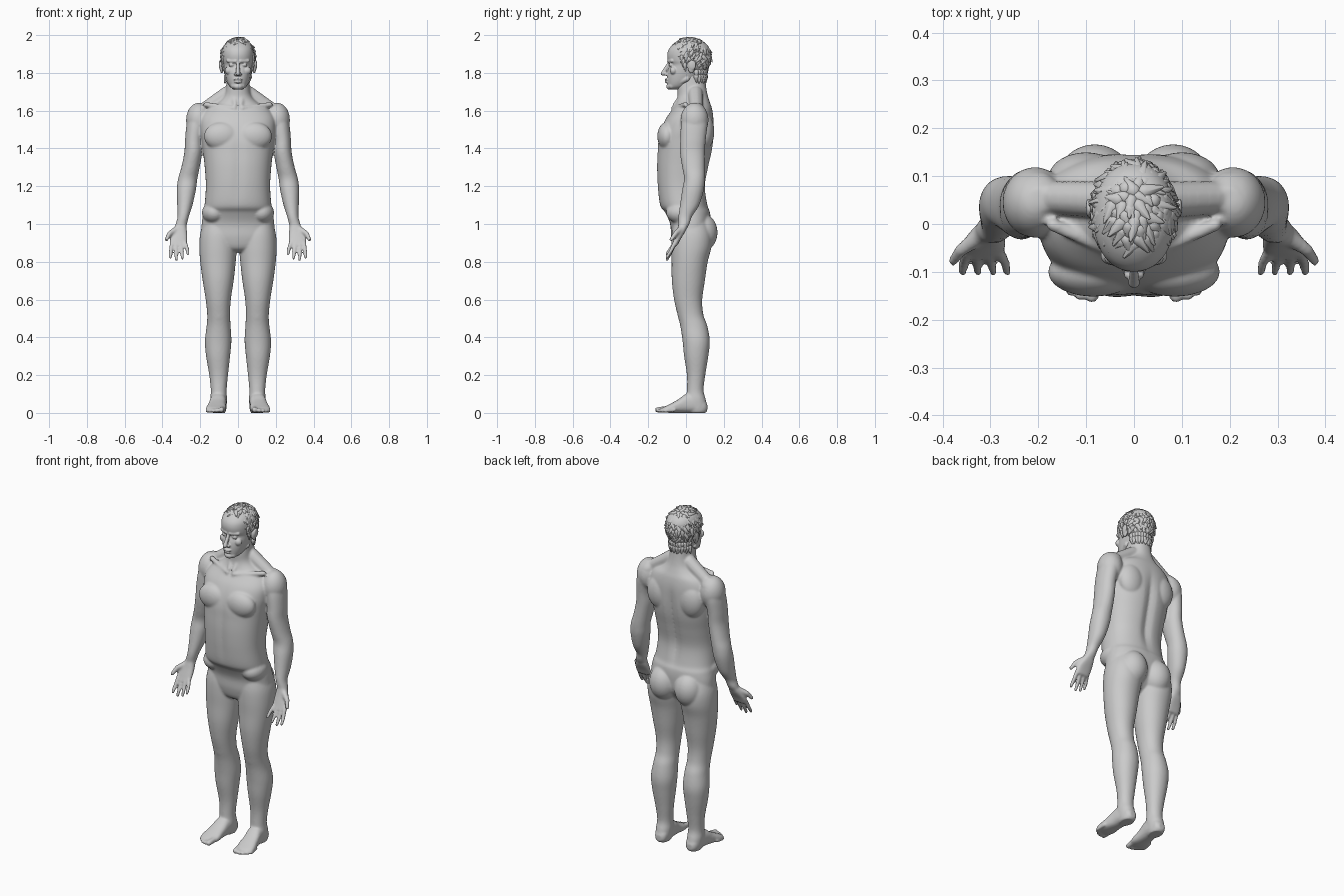
import bpy, bmesh, math, random
from mathutils import Vector, Matrix

random.seed(4)


def resample(rows, n=5):
    """Catmull-Rom interpolation between section rows."""
    out = []
    for i in range(len(rows) - 1):
        a, b, c, d = (rows[max(i - 1, 0)], rows[i], rows[i + 1], rows[min(i + 2, len(rows) - 1)])
        for k in range(n):
            t = k / n
            out.append([0.5 * (2 * q + (r - p) * t + (2 * p - 5 * q + 4 * r - s) * t * t
                               + (3 * q - p - 3 * r + s) * t ** 3) for p, q, r, s in zip(a, b, c, d)])
    return out + [list(rows[-1])]


def loft(bm, rows, power=2.1, along_y=False, groove=0.0, seg=40):
    """Rows are (position, x min, x max, depth min, depth max)."""
    rings = []
    for h, x0, x1, d0, d1 in resample(rows):
        ring = []
        for k in range(seg):
            a = 2 * math.pi * k / seg
            c, s = math.cos(a), math.sin(a)
            x = (x0 + x1) / 2 + (x1 - x0) / 2 * math.copysign(abs(c) ** (2 / power), c)
            d = (d0 + d1) / 2 + (d1 - d0) / 2 * math.copysign(abs(s) ** (2 / power), s)
            if groove:
                fade = math.exp(-((h - 1.32) / 0.2) ** 4)
                d -= groove * fade * math.exp(-(x / 0.025) ** 2) * (1 if s > 0 else -0.35)
            ring.append(bm.verts.new((x, h, d) if along_y else (x, d, h)))
        rings.append(ring)
    for r, q in zip(rings, rings[1:]):
        for k in range(seg):
            bm.faces.new((r[k], r[(k + 1) % seg], q[(k + 1) % seg], q[k]))
    bm.faces.new(rings[0])
    bm.faces.new(rings[-1])


def blob(bm, centre, radii):
    m = Matrix.Translation(centre) @ Matrix.Diagonal((*radii, 1))
    bmesh.ops.create_uvsphere(bm, u_segments=28, v_segments=18, radius=1, matrix=m)


def capsule(bm, p, rp, q, rq, n=60):
    """Convex hull round two spheres."""
    vs = []
    for c, r in ((p, rp), (q, rq)):
        for i in range(n):
            z = 1 - 2 * (i + 0.5) / n
            w, a = math.sqrt(1 - z * z), i * 2.39996
            vs.append(bm.verts.new(Vector(c) + r * Vector((w * math.cos(a), w * math.sin(a), z))))
    bmesh.ops.convex_hull(bm, input=vs)
    bmesh.ops.delete(bm, geom=[v for v in vs if v.is_valid and not v.link_faces], context='VERTS')


def mirror(bm):
    geo = bmesh.ops.duplicate(bm, geom=bm.verts[:] + bm.edges[:] + bm.faces[:])["geom"]
    for v in geo:
        if isinstance(v, bmesh.types.BMVert):
            v.co.x *= -1


def finish(bm, name, voxel=0, smooth=0):
    bmesh.ops.recalc_face_normals(bm, faces=bm.faces[:])
    me = bpy.data.meshes.new(name)
    bm.to_mesh(me)
    bm.free()
    ob = bpy.data.objects.new(name, me)
    bpy.context.collection.objects.link(ob)
    for f in me.polygons:
        f.use_smooth = True
    if voxel:
        m = ob.modifiers.new("fuse", 'REMESH')
        m.mode, m.voxel_size, m.use_smooth_shade = 'VOXEL', voxel, True
        m = ob.modifiers.new("soften", 'SMOOTH')
        m.factor, m.iterations = 0.5, smooth
    return ob


# ---- body, one side first ----
bm = bmesh.new()
# leg
loft(bm, [(0.0, .068, .136, .015, .105), (0.02, .062, .142, .01, .113), (0.07, .058, .147, .0, .105),
          (0.12, .060, .144, .005, .093), (0.20, .053, .152, .005, .102), (0.30, .042, .169, -.01, .118),
          (0.38, .035, .175, -.018, .126), (0.46, .039, .166, -.03, .113), (0.52, .042, .163, -.045, .092),
          (0.60, .038, .171, -.063, .086), (0.70, .023, .187, -.075, .1), (0.80, .012, .2, -.076, .115),
          (0.88, .006, .205, -.078, .135), (0.95, .008, .2, -.075, .135), (1.02, .03, .18, -.06, .11)])
blob(bm, (.102, -.022, .52), (.032, .022, .038))
blob(bm, (.082, .085, .955), (.082, .082, .1))
# foot and toes
loft(bm, [(.113, .085, .118, .01, .045), (.095, .066, .136, 0, .07), (.04, .06, .146, 0, .1),
          (0, .062, .15, 0, .1), (-.04, .064, .158, 0, .072), (-.08, .062, .168, 0, .05),
          (-.108, .068, .168, .002, .036), (-.125, .08, .15, .006, .028)], 2.5, True)
for x, y, r in ((.088, -.15, .016), (.113, -.15, .012), (.133, -.14, .0115), (.150, -.127, .011), (.163, -.111, .0105)):
    capsule(bm, (x - .004, y + .05, r + .006), r, (x, y, r), r * .95)
# arm
loft(bm, [(.975, .274, .335, -.04, .004), (1.0, .270, .330, -.04, .018), (1.04, .26, .32, -.04, .032),
          (1.10, .241, .322, -.032, .07), (1.18, .223, .324, -.02, .094), (1.24, .215, .317, -.01, .1),
          (1.30, .203, .3, -.02, .1), (1.38, .189, .284, -.032, .1), (1.45, .187, .28, -.03, .105),
          (1.53, .17, .272, -.026, .114), (1.60, .15, .255, -.01, .108), (1.64, .17, .22, .03, .075)])
blob(bm, (.207, .045, 1.55), (.068, .074, .092))
# hand, fingers and thumb
loft(bm, [(.995, .274, .330, -.04, .01), (.96, .27, .346, -.05, -.004), (.92, .268, .36, -.064, -.028),
          (.885, .274, .36, -.076, -.046)], 2.5)
for bx, mx, tx, mz, tz in ((.28, .27, .265, .872, .842), (.304, .298, .294, .856, .82),
                           (.328, .328, .326, .852, .812), (.35, .356, .358, .86, .824)):
    capsule(bm, (bx, -.06, .9), .0115, (mx, -.079, mz), .0105)
    capsule(bm, (mx, -.079, mz), .0105, (tx, -.101, tz), .009)
capsule(bm, (.325, -.028, .972), .018, (.362, -.055, .95), .0135)
capsule(bm, (.362, -.055, .95), .0135, (.378, -.078, .918), .0105)
# chest, shoulder blade, collar bone, hip bone
blob(bm, (.085, -.1, 1.465), (.095, .052, .075))
blob(bm, (.1, .095, 1.49), (.08, .055, .1))
capsule(bm, (.02, -.068, 1.612), .012, (.17, -.002, 1.632), .014)
capsule(bm, (.058, .05, 1.69), .04, (.17, .055, 1.615), .035)
capsule(bm, (.03, .04, 1.76), .02, (.015, -.058, 1.63), .013)
blob(bm, (.125, -.02, 1.06), (.066, .085, .06))
mirror(bm)
# torso and neck
torso = [(.85, .05, -.03, .05), (.875, .14, -.062, .08), (.93, .19, -.078, .12), (1.0, .192, -.084, .13),
         (1.06, .184, -.11, .128), (1.1, .177, -.138, .115), (1.2, .17, -.151, .103), (1.3, .176, -.155, .12),
         (1.38, .185, -.152, .138), (1.44, .192, -.148, .146), (1.5, .2, -.133, .148), (1.56, .198, -.106, .146),
         (1.61, .165, -.07, .138), (1.645, .105, -.052, .126), (1.68, .073, -.045, .115), (1.73, .062, -.045, .106),
         (1.8, .058, -.03, .1)]
loft(bm, [(z, -x, x, f, b) for z, x, f, b in torso], 2.35, groove=.016, seg=72)
finish(bm, "body", .0062, 5)

# ---- head, one side first ----
bm = bmesh.new()
capsule(bm, (.012, -.09, 1.862), .0105, (.052, -.073, 1.864), .010)      # brow
blob(bm, (.033, -.078, 1.842), (.015, .0125, .0105))                     # eye
blob(bm, (.046, -.066, 1.812), (.024, .02, .022))                        # cheek
capsule(bm, (.0, -.106, 1.795), .010, (.013, -.106, 1.793), .0085)       # nostril
capsule(bm, (.02, -.075, 1.732), .018, (.057, .005, 1.768), .014)        # jaw
blob(bm, (.086, .028, 1.832), (.011, .02, .034))                         # ear
blob(bm, (.095, .034, 1.842), (.006, .02, .026))
mirror(bm)
capsule(bm, (0, -.091, 1.85), .008, (0, -.122, 1.797), .0125)            # nose
blob(bm, (0, -.1, 1.765), (.025, .013, .006))                            # lips
blob(bm, (0, -.098, 1.752), (.021, .014, .0068))
blob(bm, (0, -.086, 1.728), (.026, .019, .017))                          # chin
skull = [(1.712, .022, -.085, -.03), (1.727, .042, -.096, .01), (1.75, .056, -.099, .045),
         (1.78, .066, -.1, .075), (1.81, .073, -.096, .098), (1.842, .079, -.086, .115), (1.866, .083, -.096, .122),
         (1.9, .085, -.099, .126), (1.93, .082, -.088, .124), (1.958, .064, -.058, .102), (1.977, .03, -.015, .06)]
loft(bm, [(z, -x, x, f, b) for z, x, f, b in skull], 2.15, seg=64)
finish(bm, "head", .0036, 2)

# ---- hair: overlapping pointed locks flowing away from the crown ----
bm = bmesh.new()
centre, rad = Vector((0, .022, 1.882)), Vector((.085, .106, .1))
crown = Vector((0, .06, 1.98))
N = 330
for i in range(N):
    z = 1 - 2 * (i + 0.5) / N
    w, a = math.sqrt(1 - z * z), i * 2.39996
    u = Vector((w * math.cos(a), w * math.sin(a), z))
    p = centre + Vector((u.x * rad.x, u.y * rad.y, u.z * rad.z))
    if p.z < 1.875 - 0.75 * p.y or p.z < 1.79:
        continue
    n = Vector((u.x / rad.x, u.y / rad.y, u.z / rad.z)).normalized()
    flow = (p - crown).normalized() + Vector([random.uniform(-.55, .55) for _ in range(3)])
    flow = (flow - n * flow.dot(n)).normalized()
    length = random.uniform(.026, .04)
    capsule(bm, p - n * .007, random.uniform(.014, .018), p + flow * length + n * random.uniform(-.004, .008), .003, 26)
# nape and sideburn locks
for i in range(26):
    a = math.radians(20 + 140 * (i % 13) / 12)
    row = i // 13
    p = Vector((.064 * math.cos(a), .03 + .072 * math.sin(a), 1.805 - .025 * row))
    capsule(bm, p, .015, p + Vector((random.uniform(-.01, .01), .002, -.032)), .004, 26)
for s in (-1, 1):
    for k in range(3):
        capsule(bm, (s * .078, -.022 + k * .008, 1.885 - k * .02), .011, (s * .077, -.024 + k * .01, 1.852 - k * .02), .004, 26)
hair = finish(bm, "hair")
bpy.context.view_layer.objects.active = hair
hair.select_set(True)
bpy.ops.object.shade_smooth_by_angle(angle=math.radians(40))
